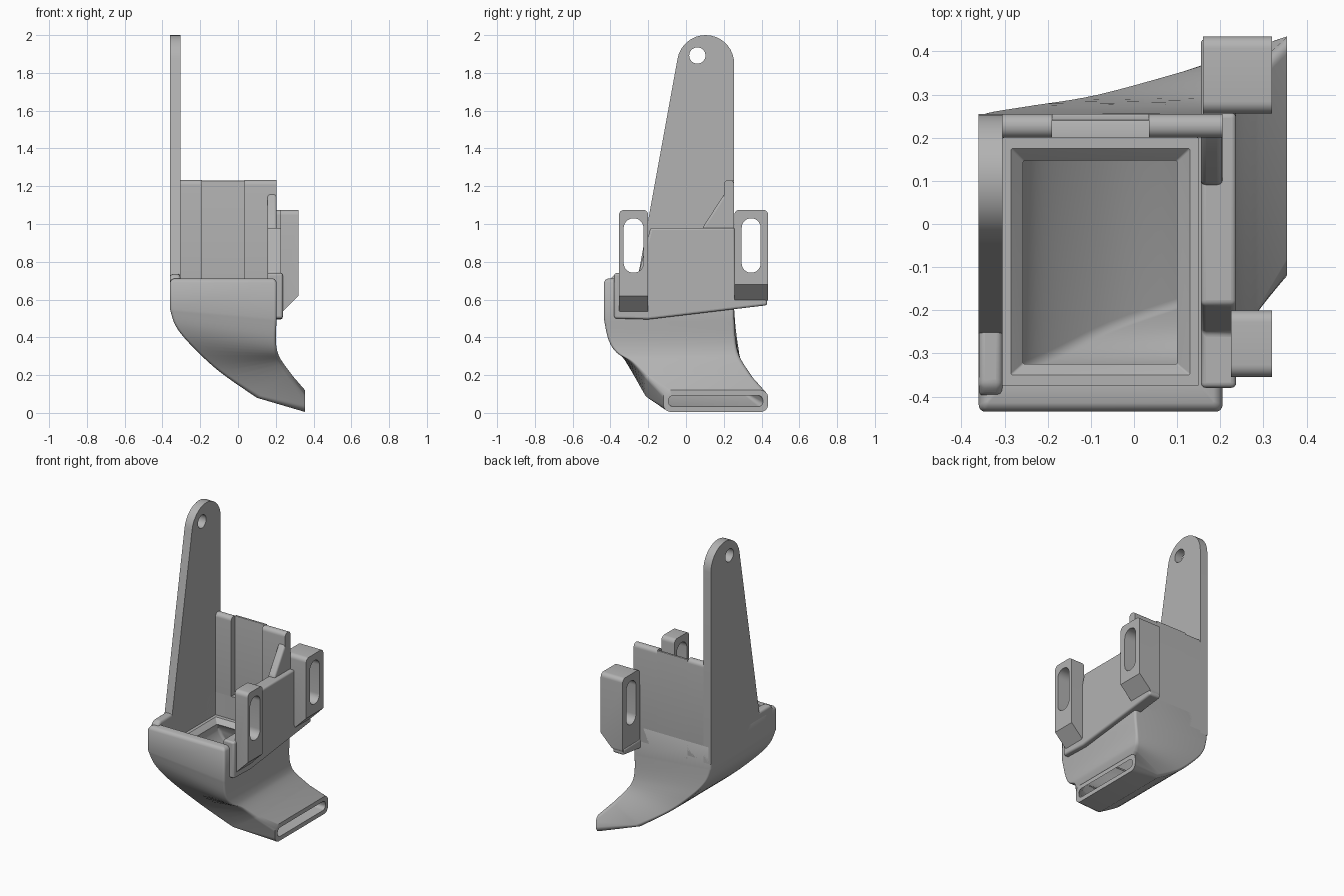
import bpy, bmesh, math
from mathutils import Matrix, Vector

cube = bpy.data.objects.get("Cube")
if cube:
    bpy.data.objects.remove(cube, do_unlink=True)

grey = bpy.data.materials.new("plain grey")
grey.use_nodes = True
grey.diffuse_color = (0.45, 0.45, 0.45, 1)
grey.node_tree.nodes["Principled BSDF"].inputs["Base Color"].default_value = (0.45, 0.45, 0.45, 1)


def rounded(a0, a1, b0, b1, r, n=6):
    """Outline of a rounded rectangle, counter-clockwise from the upper right."""
    pts = []
    corners = [(a1 - r, b1 - r), (a0 + r, b1 - r), (a0 + r, b0 + r), (a1 - r, b0 + r)]
    for q, (ca, cb) in enumerate(corners):
        for i in range(n + 1):
            t = math.pi / 2 * (q + i / n)
            pts.append((ca + r * math.cos(t), cb + r * math.sin(t)))
    return pts


def smooth(obj, angle=30):
    bpy.ops.object.select_all(action='DESELECT')
    obj.select_set(True)
    bpy.context.view_layer.objects.active = obj
    bpy.ops.object.shade_smooth_by_angle(angle=math.radians(angle))


def plate(name, x0, x1, loops, bevel=0, chamfer=None):
    """Extrude y-z outlines (the first solid, the others holes) from x0 to x1."""
    cu = bpy.data.curves.new(name, 'CURVE')
    cu.dimensions = '2D'
    cu.fill_mode = 'BOTH'
    cu.extrude = (x1 - x0) / 2
    for loop in loops:
        sp = cu.splines.new('POLY')
        sp.points.add(len(loop) - 1)
        for p, (y, z) in zip(sp.points, loop):
            p.co = (y, z, 0, 1)
        sp.use_cyclic_u = True
    tmp = bpy.data.objects.new(name + "_outline", cu)
    bpy.context.collection.objects.link(tmp)
    dg = bpy.context.evaluated_depsgraph_get()
    me = bpy.data.meshes.new_from_object(tmp.evaluated_get(dg))
    bpy.data.objects.remove(tmp, do_unlink=True)
    # local axes become y, z, x
    me.transform(Matrix(((0, 0, 1, (x0 + x1) / 2), (1, 0, 0, 0), (0, 1, 0, 0), (0, 0, 0, 1))))
    bm = bmesh.new()
    bm.from_mesh(me)
    bmesh.ops.remove_doubles(bm, verts=bm.verts, dist=1e-4)
    bmesh.ops.dissolve_limit(bm, angle_limit=0.01, verts=bm.verts, edges=bm.edges)
    if chamfer:
        cut = bmesh.ops.bisect_plane(bm, geom=bm.verts[:] + bm.edges[:] + bm.faces[:],
                                     plane_co=chamfer, plane_no=(1, 0, -1), clear_outer=True)
        edges = [e for e in cut['geom_cut'] if isinstance(e, bmesh.types.BMEdge)]
        bmesh.ops.edgenet_fill(bm, edges=edges)
    bmesh.ops.recalc_face_normals(bm, faces=bm.faces)
    me.materials.clear()
    bm.to_mesh(me)
    bm.free()
    me.materials.append(grey)
    obj = bpy.data.objects.new(name, me)
    bpy.context.collection.objects.link(obj)
    smooth(obj)
    if bevel:
        mod = obj.modifiers.new("soft edges", 'BEVEL')
        mod.width, mod.segments = bevel, 4
    return obj


# --- Duct: hollow loft from the square inlet to the flat nozzle ---
def ring(sec, inset=0.0):
    """Rounded section spanned by a lower-left and an upper-right x-z point."""
    xl, zl, xr, zr, y0, y1, r = sec
    d = Vector((xr - xl, zr - zl))
    size = d.length
    d.normalize()
    return [(xl + d.x * s, y, zl + d.y * s)
            for s, y in rounded(inset, size - inset, y0 + inset, y1 - inset, r)]


def level(x0, x1, y0, y1, z, r=0.004):
    return ring((x0, z, x1, z, y0, y1, r))


def spline(keys, steps=5):
    out = []
    for i in range(len(keys) - 1):
        p = [keys[max(0, min(len(keys) - 1, i + k))] for k in (-1, 0, 1, 2)]
        for j in range(steps):
            t = j / steps
            out.append(tuple(0.5 * (2 * b + (c - a) * t + (2 * a - 5 * b + 4 * c - d) * t * t
                                    + (3 * b - a - 3 * c + d) * t ** 3) for a, b, c, d in zip(*p)))
    return out + [keys[-1]]


body = spline([
    (-0.36, 0.55, 0.205, 0.50, -0.435, 0.255, 0.015),
    (-0.33, 0.46, 0.20, 0.39, -0.412, 0.262, 0.015),
    (-0.25, 0.36, 0.21, 0.32, -0.37, 0.275, 0.018),
    (-0.10, 0.22, 0.235, 0.27, -0.29, 0.30, 0.02),
    (0.10, 0.08, 0.29, 0.195, -0.215, 0.355, 0.025)])
nozzle = (0.355, 0.005, 0.355, 0.12, -0.12, 0.435, 0.04)
rings = [ring(nozzle)] + [ring(s) for s in reversed(body)]
rings += [level(-0.36, 0.205, -0.435, 0.255, 0.69, 0.015),
          level(-0.352, 0.197, -0.427, 0.247, 0.705, 0.012),
          level(-0.34, 0.185, -0.415, 0.235, 0.711),
          level(-0.305, 0.15, -0.375, 0.20, 0.711),
          level(-0.305, 0.15, -0.375, 0.20, 0.56),
          level(-0.285, 0.13, -0.35, 0.175, 0.56),
          level(-0.257, 0.10, -0.325, 0.147, 0.53)]
count = len(body)
for i, s in enumerate(body[3:], 3):
    wall = 0.085 - 0.055 * i / (count - 1)
    rings.append(ring(s[:6] + (0.02,), wall))
rings.append(ring(nozzle[:6] + (0.025,), 0.028))

bm = bmesh.new()
vs = [[bm.verts.new(p) for p in r] for r in rings]
for a, b in zip(vs, vs[1:] + vs[:1]):
    for i in range(len(a)):
        j = (i + 1) % len(a)
        bm.faces.new((a[i], a[j], b[j], b[i]))
bmesh.ops.recalc_face_normals(bm, faces=bm.faces)
me = bpy.data.meshes.new("duct")
bm.to_mesh(me)
bm.free()
me.materials.append(grey)
duct = bpy.data.objects.new("duct", me)
bpy.context.collection.objects.link(duct)
smooth(duct, 35)

# --- Tall mounting arm with a screw hole ---
arc = [(0.104 + 0.151 * math.cos(math.radians(a)), 1.849 + 0.151 * math.sin(math.radians(a)))
       for a in range(0, 171, 10)]
hole = [(0.06 + 0.043 * math.cos(i * math.pi / 16), 1.892 + 0.043 * math.sin(i * math.pi / 16))
        for i in range(32)]
plate("mounting_arm", -0.36, -0.305, [[(-0.28, 0.58), (0.255, 0.58)] + arc, hole])
plate("left_rim", -0.36, -0.305, [[(-0.40, 0.6), (-0.2, 0.6), (-0.2, 0.735), (-0.375, 0.735),
                                   (-0.40, 0.71)]], bevel=0.015)

# --- Back wall: two thick rounded sides and a thin recessed middle ---
for side, x0, x1 in (("left", -0.306, -0.19), ("right", 0.035, 0.205)):
    plate("back_wall_" + side, x0, x1, [rounded(0.20, 0.255, 0.57, 1.233, 0.026)])
plate("back_wall_middle", -0.19, 0.035, [rounded(0.24, 0.255, 0.57, 1.23, 0.004)])

# --- Side plate carrying the ears, and its brace ---
plate("side_plate", 0.155, 0.237, [[
    (-0.38, 0.50), (-0.20, 0.495), (0.43, 0.57), (0.43, 0.61), (0.258, 0.61), (0.258, 0.98),
    (-0.188, 0.98), (-0.25, 0.74), (-0.38, 0.74)]], bevel=0.012)
plate("brace", 0.155, 0.205, [[(0.09, 0.95), (0.23, 0.95), (0.23, 1.18), (0.20, 1.155),
                               (0.09, 0.985)]], bevel=0.012)

# --- Slotted ears with chamfered undersides ---
for name, x0, y0, y1, z0, s0, s1 in (("front_ear", 0.225, -0.355, -0.20, 0.52, -0.33, -0.225),
                                     ("back_ear", 0.16, 0.256, 0.435, 0.58, 0.295, 0.395)):
    plate(name, x0, 0.32, [rounded(y0, y1, z0, 1.075, 0.028),
                           rounded(s0, s1, 0.742, 1.03, (s1 - s0) / 2 - 0.001, 8)],
          chamfer=(0.32, 0, z0 + 0.1))
